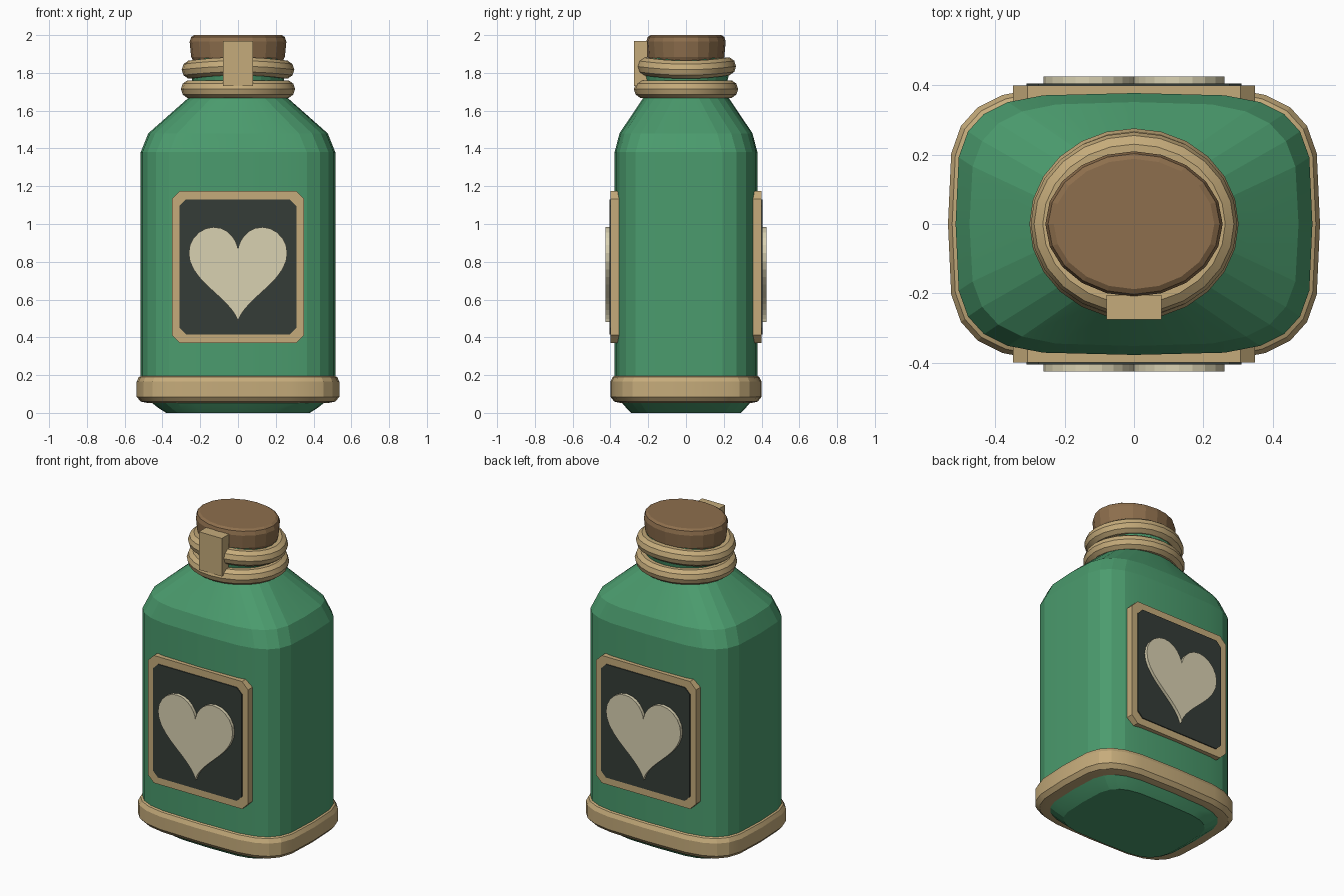
import bpy, bmesh
from math import sin, cos, pi, copysign
from mathutils import Vector

cube = bpy.data.objects.get("Cube")
if cube:
    bpy.data.objects.remove(cube, do_unlink=True)


def material(name, rgb):
    mat = bpy.data.materials.new(name)
    mat.use_nodes = True
    color = [(c / 255) ** 2.2 for c in rgb] + [1]
    mat.diffuse_color = color
    mat.node_tree.nodes["Principled BSDF"].inputs["Base Color"].default_value = color
    return mat


green = material("bottle green", (76, 154, 109))
tan = material("rope tan", (196, 170, 122))
brown = material("cork brown", (140, 110, 78))
dark = material("label charcoal", (56, 63, 58))
cream = material("heart cream", (216, 208, 176))


def finish(name, bm, mat, smooth=None):
    bmesh.ops.recalc_face_normals(bm, faces=bm.faces)
    mesh = bpy.data.meshes.new(name)
    bm.to_mesh(mesh)
    bm.free()
    mesh.materials.append(mat)
    obj = bpy.data.objects.new(name, mesh)
    bpy.context.collection.objects.link(obj)
    if smooth:
        bpy.ops.object.select_all(action="DESELECT")
        obj.select_set(True)
        bpy.context.view_layer.objects.active = obj
        bpy.ops.object.shade_smooth_by_angle(angle=smooth)
    return obj


def superellipse(rx, ry, power, count):
    def bend(v):
        return copysign(abs(v) ** (2 / power), v) if abs(v) > 1e-6 else 0
    angles = [2 * pi * i / count for i in range(count)]
    return [(rx * bend(cos(a)), ry * bend(sin(a))) for a in angles]


def bridge(bm, a, b):
    for i in range(len(a)):
        j = (i + 1) % len(a)
        bm.faces.new((a[i], a[j], b[j], b[i]))


def loft(name, sections, mat, count=24, smooth=None):
    """Stack rings given as (z, half width, half depth, roundness power)."""
    bm = bmesh.new()
    rings = [[bm.verts.new((x, y, z)) for x, y in superellipse(rx, ry, p, count)]
             for z, rx, ry, p in sections]
    for a, b in zip(rings, rings[1:]):
        bridge(bm, a, b)
    bm.faces.new(rings[0])
    bm.faces.new(rings[-1])
    return finish(name, bm, mat, smooth)


def rope(name, z, rx, ry, tube, wave, count=24, sides=10):
    """Oval ring around the neck that rises a little at front and back."""
    bm = bmesh.new()
    rings = []
    for i in range(count):
        a = 2 * pi * i / count
        ring = []
        for k in range(sides):
            b = 2 * pi * k / sides
            out = tube * cos(b)
            ring.append(bm.verts.new(((rx + out) * cos(a), (ry + out) * sin(a),
                                      z - wave * cos(2 * a) + tube * sin(b))))
        rings.append(ring)
    for i in range(count):
        bridge(bm, rings[i], rings[(i + 1) % count])
    return finish(name, bm, tan, 0.6)


def plate(name, outline, side, y0, y1, mat, hole=None):
    """Extrude an x/z outline outwards in y, with an optional opening."""
    bm = bmesh.new()

    def loop(points, y):
        return [bm.verts.new((x, side * y, z)) for x, z in points]
    back, front = loop(outline, y0), loop(outline, y1)
    bridge(bm, back, front)
    if hole:
        hole_back, hole_front = loop(hole, y0), loop(hole, y1)
        bridge(bm, hole_back, hole_front)
        bridge(bm, back, hole_back)
        bridge(bm, front, hole_front)
    else:
        bm.faces.new(back)
        bm.faces.new(front)
    return finish(name, bm, mat)


def octagon(half, low, high, cut):
    right = [(half - cut, low), (half, low + cut), (half, high - cut), (half - cut, high)]
    return right + [(-x, z) for x, z in reversed(right)]


# Glass bottle: rounded box that narrows into a round neck
loft("bottle_body", [
    (0, 0.38, 0.29, 4), (0.025, 0.42, 0.315, 4), (0.06, 0.465, 0.345, 4),
    (0.12, 0.515, 0.378, 4), (1.38, 0.515, 0.378, 4), (1.48, 0.475, 0.352, 3.6),
    (1.67, 0.26, 0.225, 2.2), (1.72, 0.235, 0.21, 2),
    (1.80, 0.25, 0.23, 2), (1.88, 0.235, 0.205, 2)], green, smooth=0.2)

# Padded band around the foot
loft("base_band", [
    (0.053, 0.48, 0.35, 4), (0.06, 0.515, 0.38, 4), (0.085, 0.537, 0.4, 4),
    (0.165, 0.537, 0.4, 4), (0.19, 0.525, 0.388, 4), (0.2, 0.505, 0.37, 4)],
    tan, smooth=0.3)

# Cork stopper
loft("cork", [
    (1.84, 0.225, 0.19, 2), (1.885, 0.248, 0.203, 2), (1.965, 0.256, 0.21, 2),
    (1.99, 0.248, 0.203, 2), (2.0, 0.232, 0.188, 2)], brown, count=20)

# Two rope loops round the neck
rope("lower_rope", 1.714, 0.253, 0.227, 0.049, 0)
rope("upper_rope", 1.826, 0.248, 0.215, 0.05, 0.009)

# Tag tucked under the ropes at the front
plate("neck_tag", [(-0.08, 1.73), (0.08, 1.73), (0.08, 1.97), (-0.08, 1.97)],
      -1, 0.205, 0.276, tan)

# Framed label with a heart, front and back
frame_outer = octagon(0.35, 0.37, 1.175, 0.042)
frame_inner = octagon(0.31, 0.415, 1.13, 0.035)
heart = []
for i in range(48):
    t = 2 * pi * i / 48
    height = 13 * cos(t) - 5 * cos(2 * t) - 2 * cos(3 * t) - cos(4 * t)
    heart.append((0.0163 * 16 * sin(t) ** 3, 0.776 + 0.0174 * height))

for label, side in (("front", -1), ("back", 1)):
    plate(label + "_frame", frame_outer, side, 0.345, 0.4, tan, frame_inner)
    plate(label + "_panel", frame_inner, side, 0.345, 0.406, dark)
    plate(label + "_heart", heart, side, 0.4, 0.426, cream)
